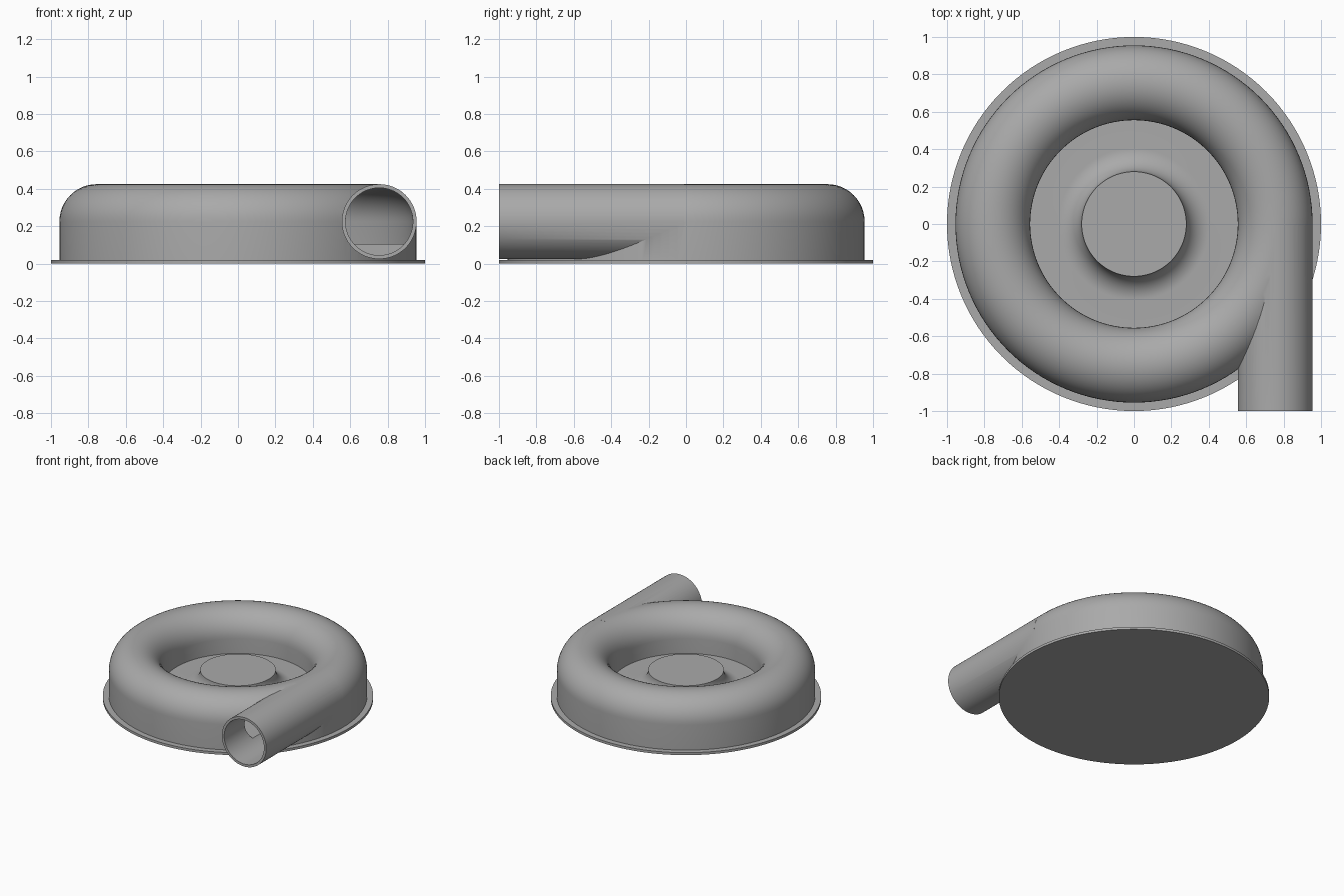
import bpy, bmesh, math
from mathutils import Matrix

if "Cube" in bpy.data.objects:
    bpy.data.objects.remove(bpy.data.objects["Cube"])

grey = bpy.data.materials.new("plain grey")
grey.use_nodes = True
COLOUR = (0.4, 0.4, 0.4, 1)
grey.diffuse_color = COLOUR
grey.node_tree.nodes["Principled BSDF"].inputs["Base Color"].default_value = COLOUR

RING, MID, TUBE, BORE = 0.755, 0.225, 0.2, 0.18
FLOOR, PLATE = 0.105, 0.02
SEG = 128


def finish(name, bm):
    bmesh.ops.remove_doubles(bm, verts=bm.verts, dist=1e-5)
    bmesh.ops.recalc_face_normals(bm, faces=bm.faces)
    mesh = bpy.data.meshes.new(name)
    bm.to_mesh(mesh)
    bm.free()
    mesh.materials.append(grey)
    obj = bpy.data.objects.new(name, mesh)
    bpy.context.collection.objects.link(obj)
    return obj


def lathe(name, profile, closed=False):
    """Revolve (radius, height) points around z."""
    bm = bmesh.new()
    verts = [bm.verts.new((r, 0, z)) for r, z in profile]
    pairs = list(zip(verts, verts[1:])) + ([(verts[-1], verts[0])] if closed else [])
    edges = [bm.edges.new(p) for p in pairs]
    bmesh.ops.spin(bm, geom=verts + edges, cent=(0, 0, 0), axis=(0, 0, 1),
                   angle=math.tau, steps=SEG, use_merge=True)
    return finish(name, bm)


def tube(name, radius, y0, y1):
    bm = bmesh.new()
    place = Matrix.Translation((RING, (y0 + y1) / 2, MID)) @ Matrix.Rotation(math.pi / 2, 4, 'X')
    bmesh.ops.create_cone(bm, cap_ends=True, segments=64, radius1=radius, radius2=radius,
                          depth=y1 - y0, matrix=place)
    return finish(name, bm)


def arch(radius, bottom):
    """Half-round top on two straight legs."""
    top = [(RING + radius * math.cos(math.pi * i / 24), MID + radius * math.sin(math.pi * i / 24))
           for i in range(25)]
    return [(RING + radius, bottom)] + top + [(RING - radius, bottom)]


def boolean(target, other, operation):
    mod = target.modifiers.new(operation.lower(), 'BOOLEAN')
    mod.object, mod.operation, mod.solver = other, operation, 'EXACT'
    bpy.context.view_layer.objects.active = target
    bpy.ops.object.modifier_apply(modifier=mod.name)
    bpy.data.objects.remove(other)


# Ring-shaped housing joined to its straight outlet, then hollowed
housing = lathe("spiral_housing", arch(TUBE, PLATE / 2), closed=True)
boolean(housing, tube("outlet_pipe", TUBE, -1, -0.01), 'UNION')
boolean(housing, lathe("ring_bore", arch(BORE, FLOOR), closed=True), 'DIFFERENCE')
boolean(housing, tube("outlet_bore", BORE, -1.1, 0), 'DIFFERENCE')

# Base plate
plate = lathe("base_plate", [(0, 0), (1, 0), (1, PLATE), (0, PLATE)])

# Central hub with a concave flare down to the well floor
HUB, HUB_TOP = 0.28, 0.23
flare = HUB_TOP - FLOOR
curve = [(HUB + flare * (1 - math.cos(t)), HUB_TOP - flare * math.sin(t))
         for t in (math.pi / 2 * i / 16 for i in range(17))]
hub = lathe("centre_hub", [(0, HUB_TOP)] + curve + [(0.565, FLOOR), (0.565, 0.01), (0, 0.01)])

for obj in (housing, plate, hub):
    bpy.ops.object.select_all(action='DESELECT')
    obj.select_set(True)
    bpy.context.view_layer.objects.active = obj
    bpy.ops.object.shade_smooth_by_angle(angle=math.radians(30))
